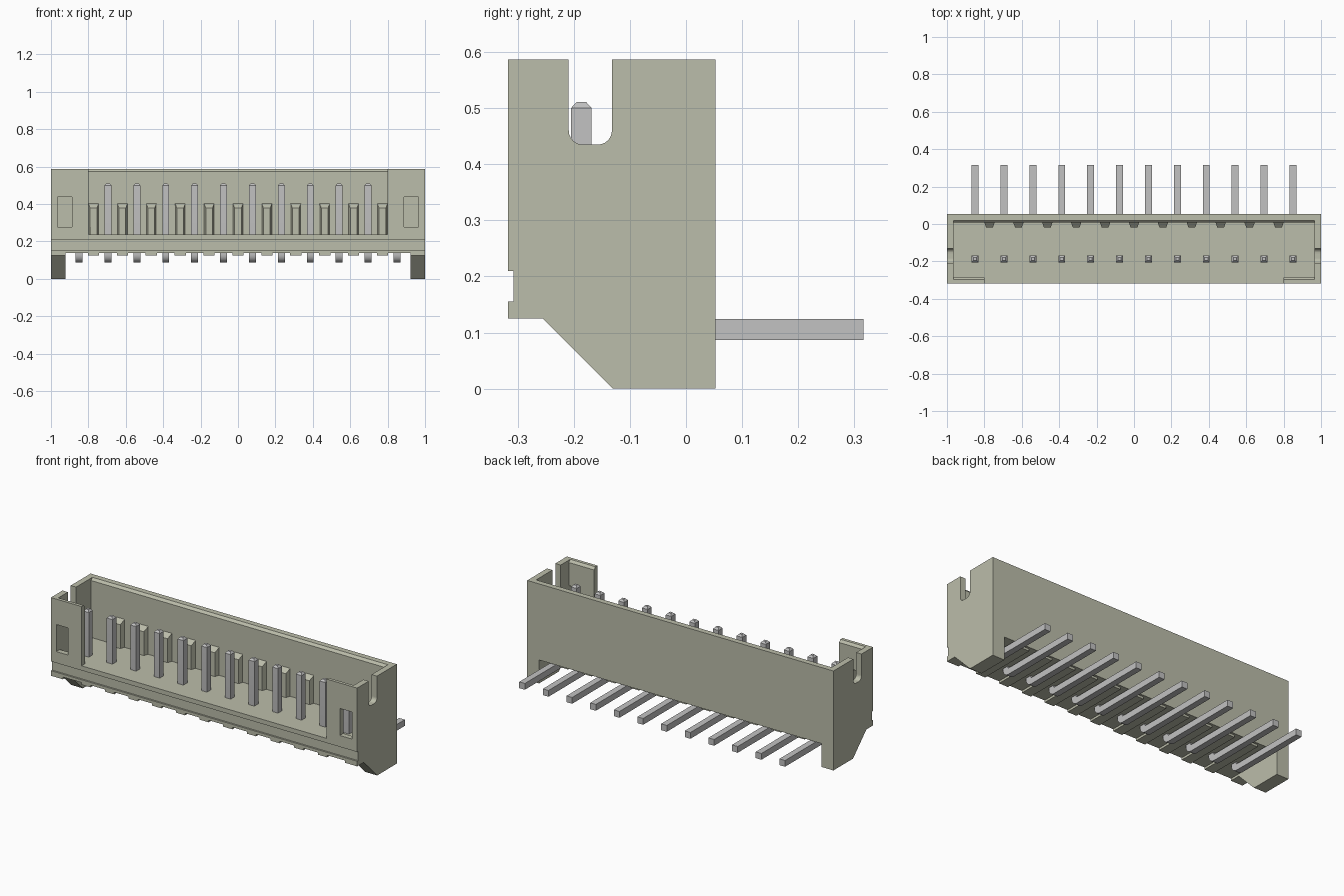
import bpy, bmesh, math

cube = bpy.data.objects.get("Cube")
if cube:
    bpy.data.objects.remove(cube, do_unlink=True)


def material(name, rgb):
    m = bpy.data.materials.new(name)
    m.use_nodes = True
    m.diffuse_color = (*rgb, 1)
    m.node_tree.nodes["Principled BSDF"].inputs["Base Color"].default_value = (*rgb, 1)
    return m


PLASTIC = material("beige plastic", (0.50, 0.51, 0.405))
METAL = material("grey metal", (0.54, 0.54, 0.54))


def prism(name, profile, x0, x1, mat=PLASTIC, edit=None):
    """Extrude a (y, z) profile from x0 to x1."""
    bm = bmesh.new()
    face = bm.faces.new([bm.verts.new((x0, y, z)) for y, z in profile])
    new = bmesh.ops.extrude_face_region(bm, geom=[face])["geom"]
    for v in new:
        if isinstance(v, bmesh.types.BMVert):
            v.co.x = x1
    bmesh.ops.recalc_face_normals(bm, faces=bm.faces)
    if edit:
        edit(bm, (x0 + x1) / 2)
    me = bpy.data.meshes.new(name)
    bm.to_mesh(me)
    bm.free()
    me.materials.append(mat)
    ob = bpy.data.objects.new(name, me)
    bpy.context.collection.objects.link(ob)
    return ob


def rect(y0, y1, z0, z1):
    return [(y0, z0), (y1, z0), (y1, z1), (y0, z1)]


def arc(cy, cz, r, a0, a1, n=6):
    return [(cy + r * math.cos(math.radians(a0 + (a1 - a0) * i / n)),
             cz + r * math.sin(math.radians(a0 + (a1 - a0) * i / n))) for i in range(n + 1)]


PITCH, COUNT = 0.1545, 12
FLOOR, TOP = 0.237, 0.587

# Housing: side silhouette with front groove and slanted feet
housing = prism("housing", [
    (-0.13, 0), (0.053, 0), (0.053, TOP), (-0.317, TOP), (-0.317, 0.21), (-0.307, 0.21),
    (-0.307, 0.155), (-0.317, 0.155), (-0.317, 0.125), (-0.255, 0.125)], -1, 1)

cutters = [
    # Cavity with chamfered rims on the long walls
    prism("cavity_cutter", [(-0.285, FLOOR), (0.007, FLOOR), (0.007, 0.573), (0.032, 0.60),
                            (0.032, 0.7), (-0.310, 0.7), (-0.310, 0.60), (-0.285, 0.573)],
          -0.965, 0.965),
    # Wide opening in the front wall
    prism("front_cutter", rect(-0.4, -0.2, FLOOR, 0.7), -0.8, 0.8),
    # Round-bottomed slots in the end walls
    prism("slot_cutter", arc(-0.184, 0.460, 0.025, 180, 270) + arc(-0.157, 0.460, 0.025, 270, 360)
          + [(-0.132, 0.7), (-0.209, 0.7)], -1.1, 1.1),
    # Clearance between the feet
    prism("underside_cutter", rect(-0.4, 0.2, -0.1, 0.138), -0.922, 0.922),
]
# Small windows at both ends of the front wall
for s in (-1, 1):
    a, b = sorted((s * 0.887, s * 0.965))
    cutters.append(prism("window_cutter", rect(-0.4, -0.25, 0.277, 0.437), a, b))

bpy.context.view_layer.objects.active = housing
for c in cutters:
    c.hide_render = True
    mod = housing.modifiers.new("cut", 'BOOLEAN')
    mod.operation, mod.solver, mod.object = 'DIFFERENCE', 'EXACT', c
    bpy.ops.object.modifier_apply(modifier=mod.name)
    bpy.data.objects.remove(c, do_unlink=True)


def taper_rib(bm, cx):
    for v in bm.verts:
        if v.co.y < -0.01:
            v.co.x = cx + (v.co.x - cx) * 0.65


def point_tip(bm, cx):
    """Add a small pyramid frustum on the upright end."""
    top = max(bm.faces, key=lambda f: f.calc_center_median().z)
    cy = top.calc_center_median().y
    new = bmesh.ops.extrude_face_region(bm, geom=[top])["geom"]
    bm.faces.remove(top)
    for v in new:
        if isinstance(v, bmesh.types.BMVert):
            v.co = (cx + (v.co.x - cx) * 0.45, cy + (v.co.y - cy) * 0.45, 0.511)


# Ribs on the inner back wall and on the underside, between the pins
for i in range(COUNT - 1):
    x = (i - (COUNT - 2) / 2) * PITCH
    prism(f"wall_rib_{i + 1}", [(0.01, FLOOR - 0.005), (-0.02, FLOOR - 0.005),
                                (-0.02, 0.378), (0.007, 0.402), (0.01, 0.402)],
          x - 0.027, x + 0.027, edit=taper_rib)
    prism(f"underside_rib_{i + 1}", rect(-0.316, 0.04, 0.125, 0.142), x - 0.03, x + 0.03)

# Right-angle pins with a rounded bend
pin_profile = ([(-0.168, 0.5), (-0.205, 0.5)] + arc(-0.163, 0.129, 0.042, 180, 270)
               + [(0.316, 0.087), (0.316, 0.124), (-0.162, 0.124), (-0.168, 0.130)])
for i in range(COUNT):
    x = (i - (COUNT - 1) / 2) * PITCH
    pin = prism(f"pin_{i + 1}", pin_profile, x - 0.0185, x + 0.0185, METAL, point_tip)
    bpy.ops.object.select_all(action='DESELECT')
    pin.select_set(True)
    bpy.context.view_layer.objects.active = pin
    bpy.ops.object.shade_smooth_by_angle(angle=math.radians(20))
